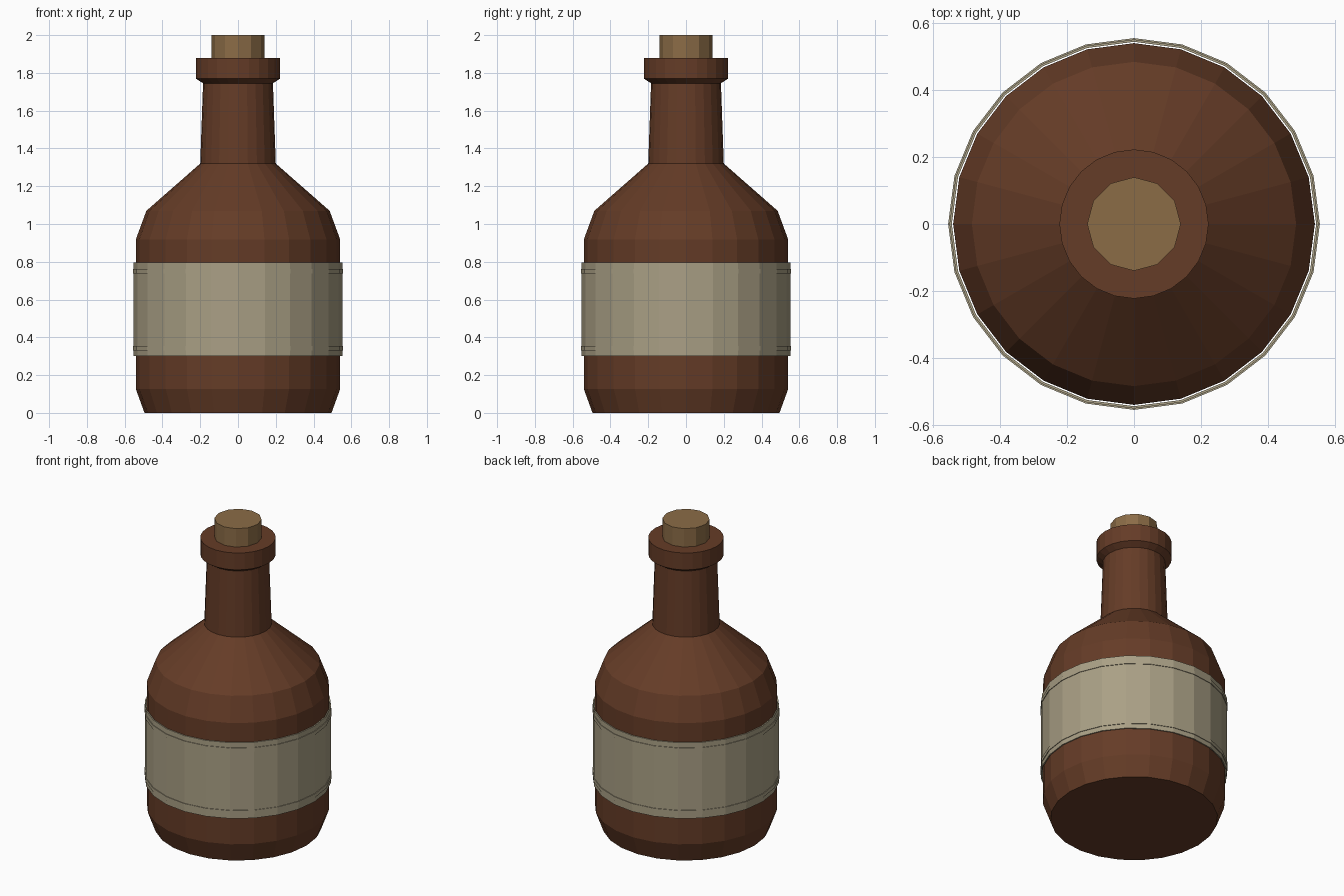
import bpy
import bmesh
from math import cos, sin, tau

cube = bpy.data.objects.get("Cube")
if cube:
    bpy.data.objects.remove(cube)


def material(name, color):
    mat = bpy.data.materials.new(name)
    mat.use_nodes = True
    mat.diffuse_color = (*color, 1)
    mat.node_tree.nodes["Principled BSDF"].inputs["Base Color"].default_value = (*color, 1)
    return mat


def lathe(name, profile, sides, mat, closed=False):
    """Spin (radius, height) points round z; open profiles get flat caps."""
    bm = bmesh.new()
    rings = [[bm.verts.new((r * cos(tau * i / sides), r * sin(tau * i / sides), z))
              for i in range(sides)] for r, z in profile]
    pairs = list(zip(rings, rings[1:]))
    if closed:
        pairs.append((rings[-1], rings[0]))
    else:
        bm.faces.new(rings[0][::-1])
        bm.faces.new(rings[-1])
    for low, high in pairs:
        for i in range(sides):
            j = (i + 1) % sides
            bm.faces.new((low[i], low[j], high[j], high[i]))
    bmesh.ops.recalc_face_normals(bm, faces=bm.faces)
    mesh = bpy.data.meshes.new(name)
    bm.to_mesh(mesh)
    bm.free()
    mesh.materials.append(mat)
    obj = bpy.data.objects.new(name, mesh)
    bpy.context.collection.objects.link(obj)
    return obj


def sleeve(name, inner, outer, bottom, top, mat):
    """Thin hollow ring with a rectangular section."""
    return lathe(name, [(inner, bottom), (outer, bottom), (outer, top), (inner, top)],
                 24, mat, closed=True)


brown = material("brown glass", (0.13, 0.045, 0.02))
paper = material("label paper", (0.40, 0.35, 0.235))
cork = material("cork", (0.26, 0.15, 0.062))

# Bottle: base, body, shoulder, neck and collar
lathe("bottle", [(0.495, 0), (0.541, 0.127), (0.541, 0.918), (0.485, 1.07),
                 (0.2, 1.32), (0.185, 1.745), (0.223, 1.77), (0.223, 1.88)], 24, brown)

# Wrapped label with a raised band near each edge
sleeve("label", 0.545, 0.552, 0.3, 0.795, paper)
for place, z in (("lower", 0.342), ("upper", 0.75)):
    sleeve(place + "_label_band", 0.546, 0.556, z - 0.012, z + 0.012, paper)

# Stopper
lathe("stopper", [(0.14, 1.8), (0.14, 2)], 12, cork)
